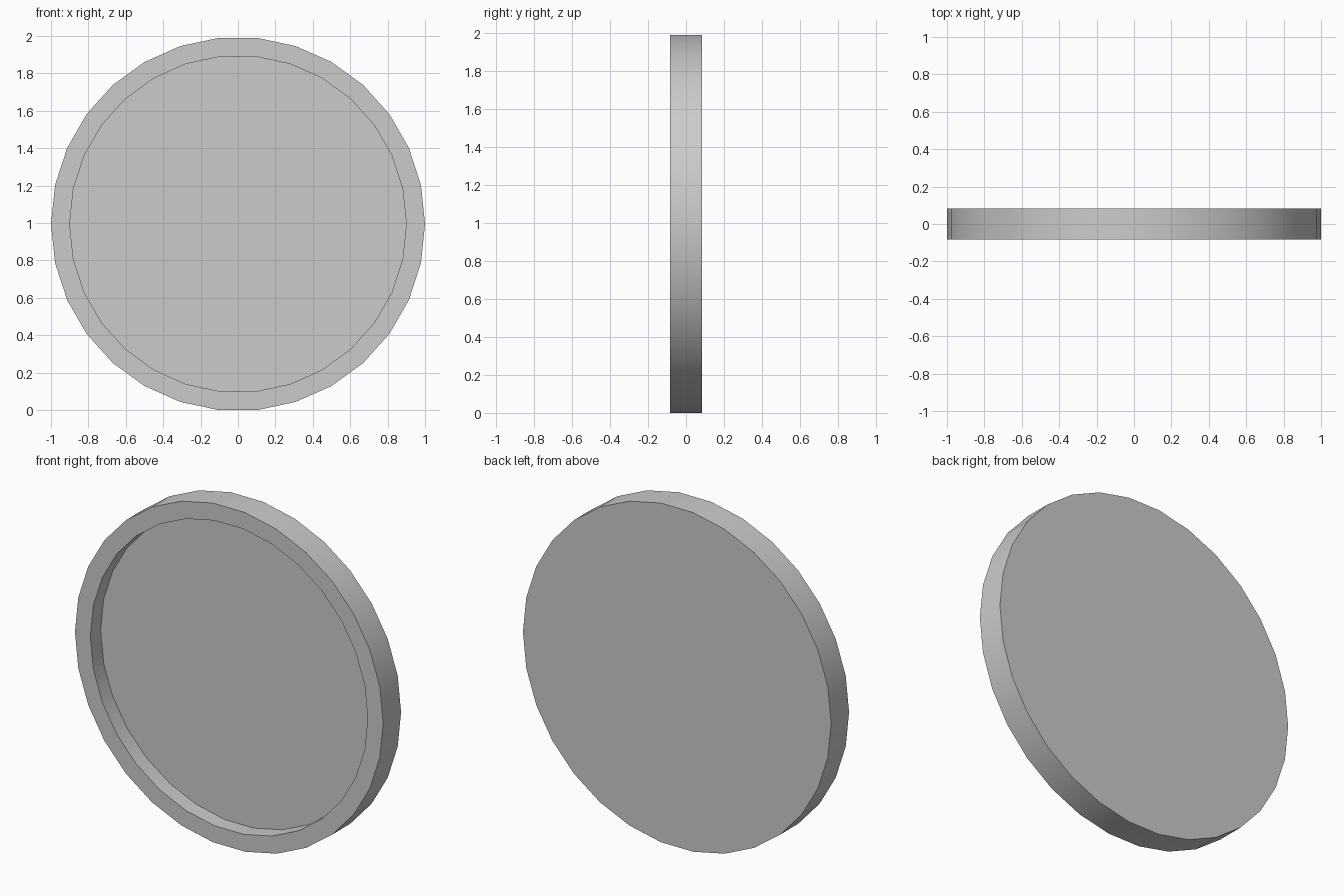
import bpy, bmesh, math

if "Cube" in bpy.data.objects:
    bpy.data.objects.remove(bpy.data.objects["Cube"])

SIDES = 30
R_OUT, R_IN = 1.0, 0.9
HALF = 0.083          # half thickness
FLOOR_Y = 0.012       # depth position of the recessed face
CZ = R_OUT * math.cos(math.pi / SIDES)   # rests on a flat side

bm = bmesh.new()


def ring(r, y):
    """Ring of vertices in the XZ plane."""
    step = 2 * math.pi / SIDES
    return [bm.verts.new((r * math.cos(i * step), y, CZ + r * math.sin(i * step)))
            for i in range(SIDES)]


# Stepped profile: back edge, front edge, inner lip, recess floor
rings = [ring(R_OUT, HALF), ring(R_OUT, -HALF), ring(R_IN, -HALF), ring(R_IN, FLOOR_Y)]
for a, b in zip(rings, rings[1:]):
    for i in range(SIDES):
        j = (i + 1) % SIDES
        bm.faces.new((a[i], a[j], b[j], b[i]))

# Flat back and recessed front face
bm.faces.new(rings[0])
bm.faces.new(rings[-1])
bmesh.ops.recalc_face_normals(bm, faces=bm.faces)

mesh = bpy.data.meshes.new("round_dish")
bm.to_mesh(mesh)
bm.free()
dish = bpy.data.objects.new("round_dish", mesh)
bpy.context.collection.objects.link(dish)

# Smooth rim with crisp edges
bpy.context.view_layer.objects.active = dish
dish.select_set(True)
bpy.ops.object.shade_smooth_by_angle(angle=math.radians(30))
